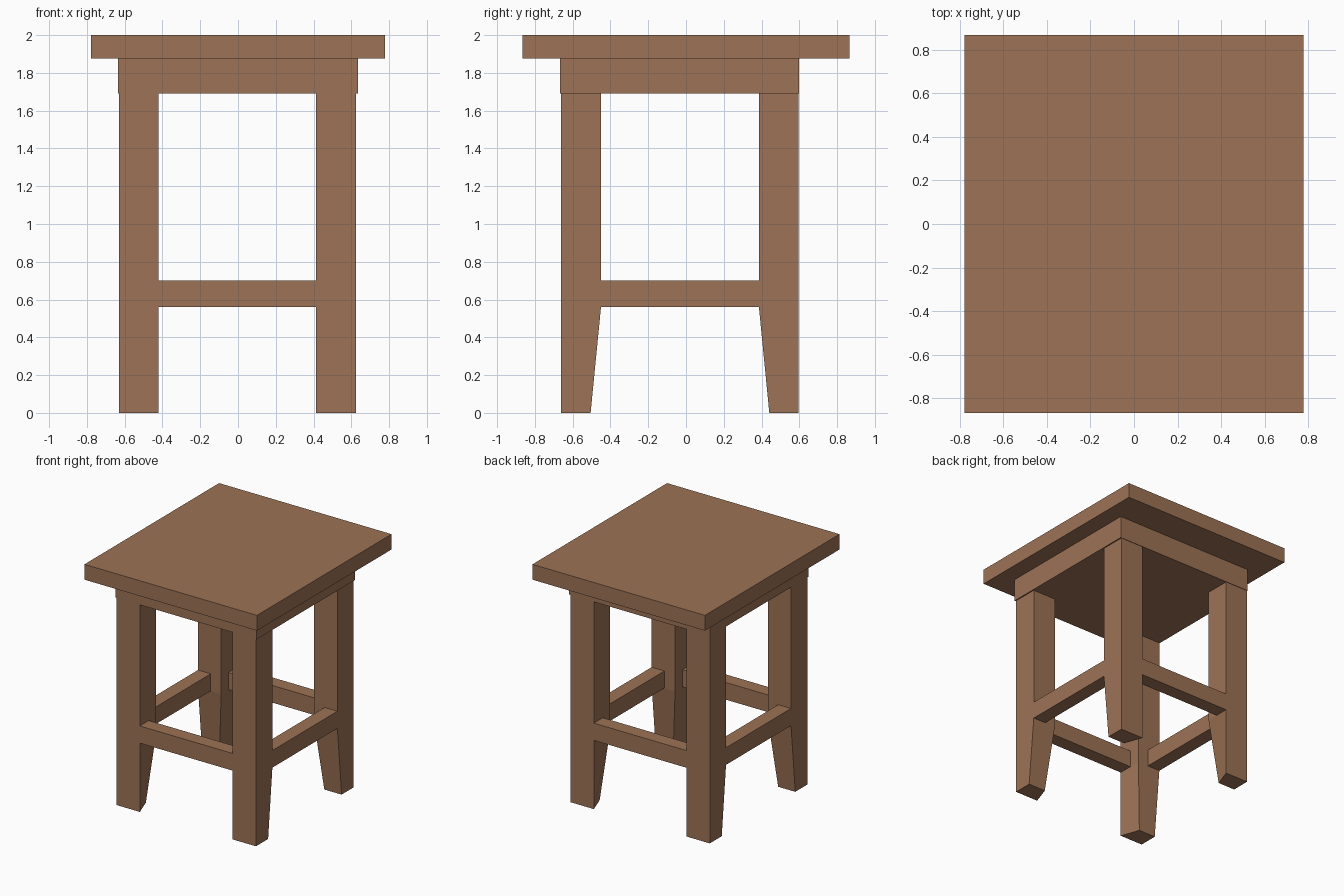
import bpy

if "Cube" in bpy.data.objects:
    bpy.data.objects.remove(bpy.data.objects["Cube"])

wood = bpy.data.materials.new("brown_wood")
wood.diffuse_color = (0.34, 0.17, 0.092, 1.0)
wood.use_nodes = True
wood.node_tree.nodes["Principled BSDF"].inputs["Base Color"].default_value = wood.diffuse_color


def loft(name, rings):
    """Solid through a stack of four-cornered rings, bottom to top."""
    verts = [v for ring in rings for v in ring]
    n = len(rings)
    faces = [(3, 2, 1, 0), tuple(range(4 * n - 4, 4 * n))]
    for r in range(n - 1):
        for i in range(4):
            a, b = 4 * r + i, 4 * r + (i + 1) % 4
            faces.append((a, b, b + 4, a + 4))
    mesh = bpy.data.meshes.new(name)
    mesh.from_pydata(verts, [], faces)
    mesh.materials.append(wood)
    obj = bpy.data.objects.new(name, mesh)
    bpy.context.collection.objects.link(obj)
    return obj


def box(name, x0, x1, y0, y1, z0, z1):
    return loft(name, [[(x0, y0, z), (x1, y0, z), (x1, y1, z), (x0, y1, z)]
                       for z in (z0, z1)])


# Seat slab and solid apron block
box("seat", -0.777, 0.777, -0.866, 0.866, 1.875, 2.0)
box("apron", -0.635, 0.635, -0.667, 0.599, 1.69, 1.875)

# Leg spans as (outer, inner); the frame sits slightly off the seat's centre
X = {"left": (-0.631, -0.422), "right": (0.625, 0.414)}
Y = {"front": (-0.661, -0.45), "back": (0.595, 0.386)}
LOW, HIGH, TAPER, THICK = 0.56, 0.70, 0.055, 0.115


def step(span, d):
    """Distance d from the outer side toward the inner side."""
    return span[0] + (d if span[1] > span[0] else -d)


# Legs: the inner corner tapers outward below the stretchers
for yn, (yo, yi) in Y.items():
    for xn, (xo, xi) in X.items():
        xt = step((xi, xo), TAPER)
        yt = step((yi, yo), TAPER)
        foot = [(xo, yo, 0), (xi, yo, 0), (xt, yt, 0), (xo, yt, 0)]
        rings = [foot] + [[(xo, yo, z), (xi, yo, z), (xi, yi, z), (xo, yi, z)]
                          for z in (LOW, 1.69)]
        if (xi - xo) * (yi - yo) < 0:  # keep faces pointing outward
            rings = [r[::-1] for r in rings]
        loft(f"{yn}_{xn}_leg", rings)

# Stretchers, flush with the outer leg faces
for yn, span in Y.items():
    y0, y1 = sorted((span[0], step(span, THICK)))
    box(f"{yn}_stretcher", X["left"][1], X["right"][1], y0, y1, LOW, HIGH)
for xn, span in X.items():
    x0, x1 = sorted((span[0], step(span, THICK)))
    box(f"{xn}_stretcher", x0, x1, Y["front"][1], Y["back"][1], LOW, HIGH)
